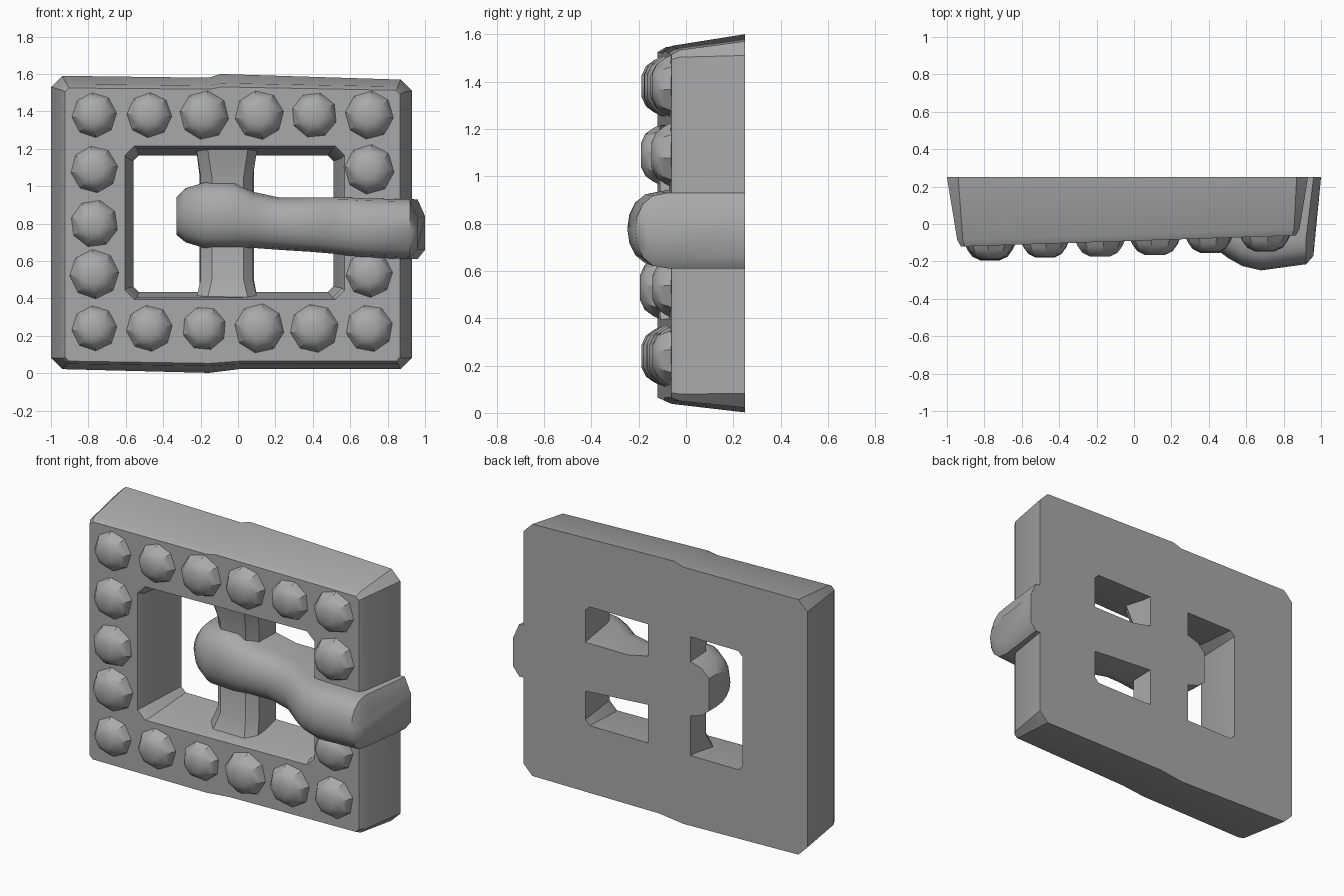
import bpy, bmesh, math, random

random.seed(4)
if "Cube" in bpy.data.objects:
    bpy.data.objects.remove(bpy.data.objects["Cube"])

BACK = 0.25
metal = bpy.data.materials.new("matte grey metal")
metal.use_nodes = True
GREY = (0.4, 0.4, 0.4, 1)
metal.diffuse_color = GREY
metal.node_tree.nodes["Principled BSDF"].inputs["Base Color"].default_value = GREY


def loft(name, loops, cap=True, ring=False, angle=30):
    """Skin closed loops of equal length; ring joins last loop to first."""
    bm = bmesh.new()
    rows = [[bm.verts.new(p) for p in loop] for loop in loops]
    n = len(rows[0])
    pairs = list(zip(rows, rows[1:])) + ([(rows[-1], rows[0])] if ring else [])
    for a, b in pairs:
        for i in range(n):
            j = (i + 1) % n
            bm.faces.new((a[i], a[j], b[j], b[i]))
    if cap:
        bm.faces.new(rows[0])
        bm.faces.new(rows[-1])
    bmesh.ops.recalc_face_normals(bm, faces=bm.faces[:])
    mesh = bpy.data.meshes.new(name)
    bm.to_mesh(mesh)
    bm.free()
    mesh.materials.append(metal)
    obj = bpy.data.objects.new(name, mesh)
    bpy.context.collection.objects.link(obj)
    bpy.ops.object.select_all(action="DESELECT")
    obj.select_set(True)
    bpy.context.view_layer.objects.active = obj
    bpy.ops.object.shade_smooth_by_angle(angle=math.radians(angle))
    return obj


def front_y(x):
    """The front face leans back slightly towards the right end."""
    return -0.09 + 0.033 * x


def outline(x0, x1, z0, z1, cut, y=None, lift=0, wave=0):
    """Rectangle with clipped corners; its long edges step at the middle."""
    xm = (x0 + x1) / 2
    pts = [(x0 + cut, z0), (xm - 0.12, z0 - wave), (xm + 0.04, z0),
           (x1 - cut, z0), (x1, z0 + cut), (x1, z1 - cut - wave),
           (x1 - cut, z1 - wave), (xm - 0.06, z1 + wave / 2),
           (xm - 0.12, z1 - wave / 2), (x0 + cut, z1), (x0, z1 - cut), (x0, z0 + cut)]
    return [(x, front_y(x) + lift if y is None else y, z) for x, z in pts]


# Frame: tapered outer wall, flat front, tapered opening
loft("buckle_frame", [
    outline(-1.0, 0.93, 0.022, 1.59, 0.06, y=BACK, wave=0.02),
    outline(-0.945, 0.885, 0.05, 1.545, 0.03, lift=0.035, wave=0.012),
    outline(-0.925, 0.865, 0.065, 1.525, 0.02, wave=0.012),
    outline(-0.605, 0.57, 0.395, 1.215, 0.05),
    outline(-0.59, 0.555, 0.405, 1.2, 0.05, lift=0.04),
    outline(-0.56, 0.51, 0.435, 1.165, 0.03, y=BACK),
], cap=False, ring=True)

# Upright bar across the opening, flaring at both ends
bar = []
for z, flare, y in ((0.37, 0.03, -0.03), (0.5, 0, 0.03), (1.05, 0, 0.03), (1.25, 0.03, -0.03)):
    bar.append([(-0.205, BACK, z), (-0.2 - flare, y + 0.06, z), (-0.14 - flare, y, z),
                (0.03 + flare, y, z), (0.08 + flare, y + 0.06, z), (0.085, BACK, z)])
loft("upright_bar", bar)

# Prong: arched section swept along x, from the rounded knob to the tip
prong = []
for x, low, high, front in (
        (-0.33, 0.74, 0.94, 0.04), (-0.28, 0.70, 0.99, -0.02),
        (-0.18, 0.67, 1.02, -0.08), (-0.02, 0.67, 1.02, -0.09),
        (0.08, 0.67, 0.97, -0.07), (0.22, 0.66, 0.94, -0.05),
        (0.38, 0.65, 0.94, -0.09), (0.50, 0.64, 0.94, -0.18),
        (0.58, 0.63, 0.94, -0.225), (0.68, 0.62, 0.935, -0.248),
        (0.92, 0.61, 0.93, -0.215), (0.96, 0.66, 0.84, -0.17)):
    mid, half = (low + high) / 2, (high - low) / 2
    end = x > 0.9
    section = [(x + 0.04 * end, BACK, low)]
    for k in range(9):
        a = math.pi * k / 8
        section.append((x, front + 0.14 * (1 - math.sin(a) ** 0.8), mid - half * math.cos(a)))
    section.append((x + 0.04 * end, BACK, high))
    prong.append(section)
loft("prong", prong, angle=40)

# Studs: faceted domes around the frame
columns = [-0.77 + 0.294 * i for i in range(6)]
spots = [(x, z) for z in (0.24, 1.38) for x in columns]
spots += [(columns[0], z) for z in (0.53, 0.8, 1.09)]
spots += [(columns[-1], z) for z in (0.53, 1.09)]
for number, (x, z) in enumerate(spots, 1):
    size = random.uniform(0.93, 1.07)
    turn = random.uniform(0, math.pi / 4)
    rings = []
    for radius, height in ((0.135, -0.02), (0.115, 0.022), (0.09, 0.056), (0.05, 0.075)):
        ring = []
        for k in range(8):
            a = turn + math.pi * k / 4
            ring.append((x + radius * size * math.cos(a), front_y(x) - height * size,
                         z + radius * size * math.sin(a)))
        rings.append(ring)
    loft(f"stud_{number}", rings, angle=35)
